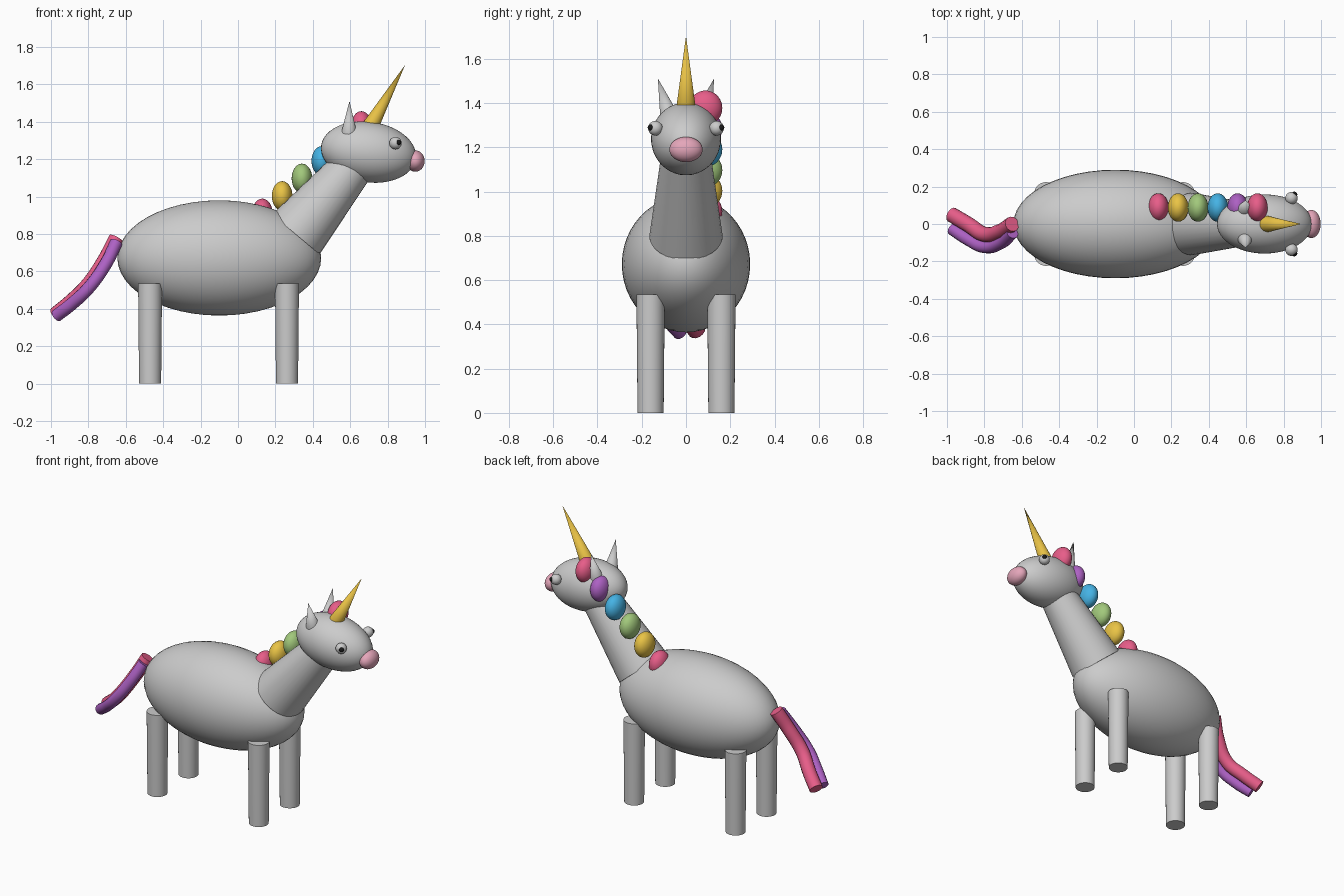
import bpy, math
from mathutils import Vector

if "Cube" in bpy.data.objects:
    bpy.data.objects.remove(bpy.data.objects["Cube"])


def paint(ob, color):
    if color:
        name, rgb = color
        mat = bpy.data.materials.get(name) or bpy.data.materials.new(name)
        mat.diffuse_color = (*rgb, 1)
        mat.use_nodes = True
        mat.node_tree.nodes["Principled BSDF"].inputs["Base Color"].default_value = mat.diffuse_color
        ob.data.materials.append(mat)


PINK = ("pink", (0.80, 0.11, 0.25))
YELLOW = ("yellow", (0.82, 0.55, 0.06))
GREEN = ("green", (0.36, 0.58, 0.20))
BLUE = ("blue", (0.06, 0.45, 0.78))
PURPLE = ("purple", (0.42, 0.12, 0.55))
GOLD = ("gold", (0.80, 0.53, 0.06))
PALE = ("pale_pink", (0.78, 0.38, 0.49))
BLACK = ("black", (0.01, 0.01, 0.01))


def ball(name, loc, size, color=None, pitch=0):
    bpy.ops.mesh.primitive_uv_sphere_add(segments=48, ring_count=24, radius=1, location=loc)
    ob = bpy.context.object
    ob.name = name
    ob.scale = size
    ob.rotation_euler.y = math.radians(pitch)
    bpy.ops.object.shade_smooth()
    paint(ob, color)
    return ob


def taper(name, a, b, r1, r2, color=None):
    a, b = Vector(a), Vector(b)
    bpy.ops.mesh.primitive_cone_add(vertices=32, radius1=r1, radius2=r2,
                                    depth=(b - a).length, location=(a + b) / 2)
    ob = bpy.context.object
    ob.name = name
    ob.rotation_euler = (b - a).to_track_quat('Z', 'Y').to_euler()
    bpy.ops.object.shade_smooth_by_angle(angle=math.radians(40))
    paint(ob, color)
    return ob


def tube(name, pts, r, color):
    cu = bpy.data.curves.new(name, 'CURVE')
    cu.dimensions = '3D'
    cu.bevel_depth = r
    cu.bevel_resolution = 5
    cu.use_fill_caps = True
    sp = cu.splines.new('BEZIER')
    sp.bezier_points.add(len(pts) - 1)
    for bp, p in zip(sp.bezier_points, pts):
        bp.co = p
        bp.handle_left_type = bp.handle_right_type = 'AUTO'
    ob = bpy.data.objects.new(name, cu)
    bpy.context.collection.objects.link(ob)
    paint(ob, color)


# body, neck, head, snout
ball("body", (-0.10, 0, 0.672), (0.545, 0.29, 0.308))
taper("neck", (0.309, 0, 0.798), (0.63, 0, 1.18), 0.166, 0.110)
ball("head", (0.698, 0, 1.238), (0.256, 0.158, 0.162), pitch=8)
ball("snout", (0.948, 0, 1.19), (0.050, 0.075, 0.057), PALE)

# horn
taper("horn", (0.705, 0, 1.37), (0.893, 0, 1.703), 0.045, 0, GOLD)

# paired parts: legs, ears, eyes
for side, s in (("right", -1), ("left", 1)):
    for end, x in (("back", -0.47), ("front", 0.262)):
        taper(f"{end}_leg_{side}", (x, s * 0.16, 0), (x, s * 0.16, 0.535), 0.059, 0.064)
    taper(f"ear_{side}", (0.594, s * 0.077, 1.345), (0.596, s * 0.127, 1.511), 0.041, 0)
    ball(f"eye_{side}", (0.842, s * 0.138, 1.286), (0.033,) * 3)
    ball(f"pupil_{side}", (0.858, s * 0.158, 1.289), (0.015,) * 3, BLACK)

# mane tufts climbing the neck on the left side
for i, color in enumerate((PINK, YELLOW, GREEN, BLUE, PURPLE, PINK)):
    ball(f"mane_tuft_{i + 1}", (0.13 + 0.106 * i, 0.088, 0.91 + 0.0935 * i),
         (0.055, 0.076, 0.079), color)

# two tail strands
tube("tail_strand_pink", [(-0.652, 0.0, 0.775), (-0.715, -0.04, 0.655),
                          (-0.80, -0.055, 0.53), (-0.89, 0.0, 0.44),
                          (-0.975, 0.05, 0.37)], 0.041, PINK)
tube("tail_strand_purple", [(-0.65, -0.045, 0.755), (-0.71, -0.10, 0.635),
                            (-0.80, -0.122, 0.51), (-0.89, -0.08, 0.425),
                            (-0.972, -0.026, 0.362)], 0.034, PURPLE)
